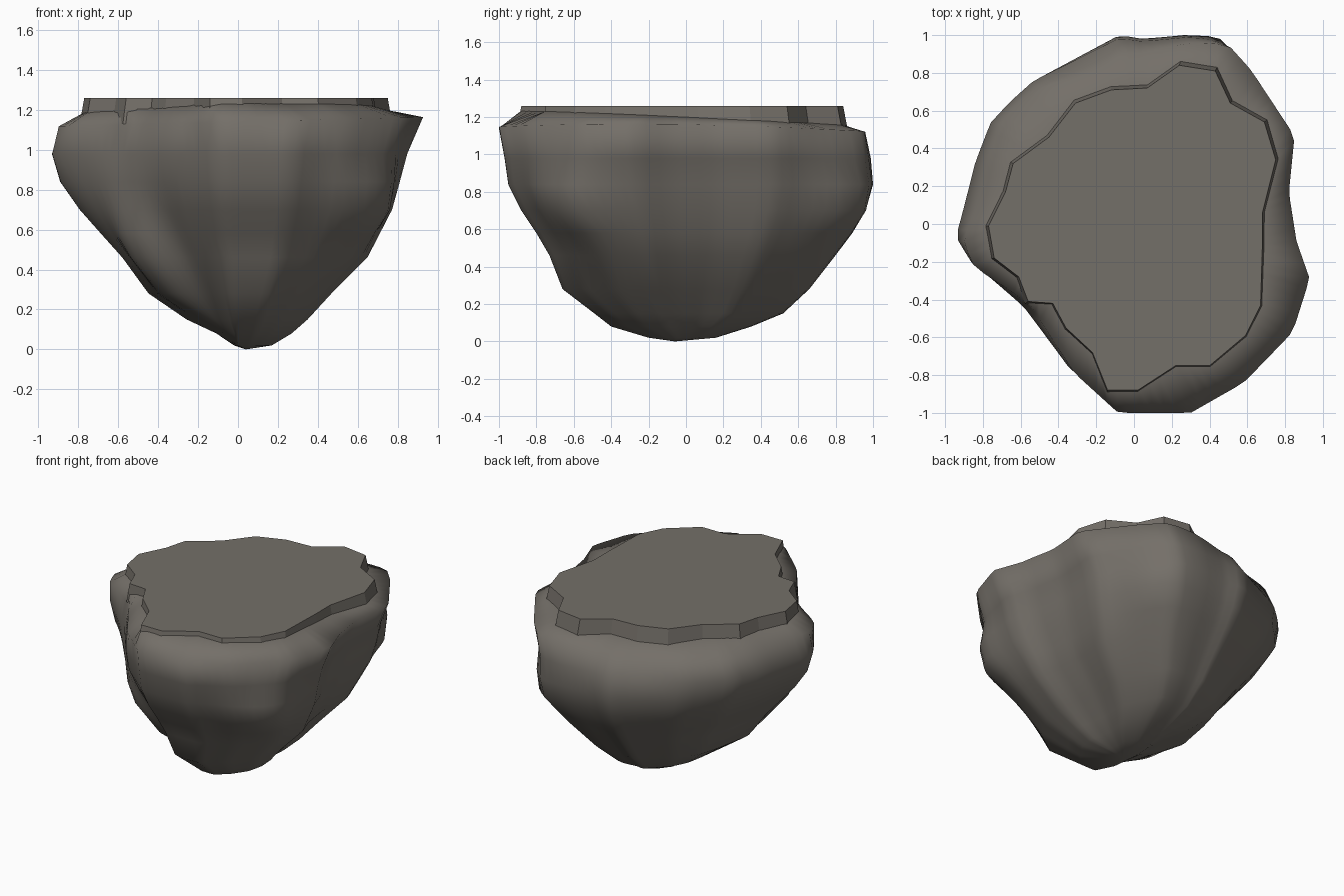
import bpy, bmesh, math
from mathutils import Vector

cube = bpy.data.objects.get("Cube")
if cube:
    bpy.data.objects.remove(cube, do_unlink=True)

stone = bpy.data.materials.new("dark_brown_stone")
stone.use_nodes = True
colour = (0.175, 0.16, 0.14, 1)
stone.diffuse_color = colour
shader = next(n for n in stone.node_tree.nodes if n.type == 'BSDF_PRINCIPLED')
shader.inputs["Base Color"].default_value = colour
shader.inputs["Roughness"].default_value = 0.9

# Plan outlines, counter-clockwise from the right-hand side
RIM = [(.82, .17), (.85, .48), (.62, .84), (.5, .98), (.32, 1), (.05, .98), (-.08, 1),
       (-.53, .77), (-.66, .65), (-.76, .54), (-.84, .33), (-.94, -.07), (-.86, -.2),
       (-.58, -.45), (-.34, -.79), (-.09, -1), (.3, -1), (.58, -.84), (.84, -.57),
       (.93, -.29), (.86, -.09)]
PLATEAU = [(.68, .06), (.75, .34), (.69, .54), (.51, .64), (.43, .81), (.24, .84),
           (.07, .72), (-.12, .71), (-.31, .64), (-.45, .46), (-.64, .32), (-.68, .17),
           (-.77, -.01), (-.74, -.18), (-.61, -.28), (-.56, -.41), (-.43, -.42),
           (-.36, -.55), (-.22, -.68), (-.14, -.88), (.02, -.88), (.22, -.75),
           (.4, -.75), (.59, -.59), (.67, -.43), (.68, -.1)]

# Height, then reach towards left, right, front and back
LEVELS = [(1.14, .87, .93, 1, .97), (.98, .94, .85, .97, .99), (.84, .9, .81, .95, 1),
          (.7, .8, .77, .88, .96), (.58, .69, .71, .8, .89), (.46, .58, .65, .73, .8),
          (.28, .45, .47, .66, .66), (.15, .26, .35, .49, .52), (.08, .11, .27, .4, .35),
          (.02, .02, .17, .2, .16)]
# Swellings and hollows: bearing in degrees, height, angular spread, height spread, amount
BUMPS = [(217, .42, .3, .27, .38), (248, .25, .22, .15, -.13), (193, 1.14, .2, .1, .07),
         (52, .72, .2, .15, .07), (102, 1.14, .35, .1, -.09), (318, .72, .25, .2, .13)]
SIDES = 96


def resample(outline):
    """Cast evenly spaced rays from the centre onto a closed outline."""
    points = []
    for i in range(SIDES):
        a = math.tau * (i + .5) / SIDES
        ray = Vector((math.cos(a), math.sin(a)))
        for j, p in enumerate(outline):
            start = Vector(outline[j - 1])
            edge = Vector(p) - start
            cross = ray.x * edge.y - ray.y * edge.x
            if abs(cross) < 1e-9:
                continue
            t = (start.x * edge.y - start.y * edge.x) / cross
            s = (start.x * ray.y - start.y * ray.x) / cross
            if t > 0 and -1e-6 <= s <= 1 + 1e-6:
                points.append(ray * t)
                break
    return points


def relief(p, z):
    """Radial scale of the surface at a bearing and height."""
    scale = 1
    for bearing, height, spread, rise, amount in BUMPS:
        turn = math.atan2(p.y, p.x) - math.radians(bearing)
        turn = math.remainder(turn, math.tau)
        scale += amount * math.exp(-(turn / spread) ** 2 - ((z - height) / rise) ** 2)
    return scale


def bridge(bm, upper, lower):
    for i in range(len(upper)):
        bm.faces.new((upper[i - 1], lower[i - 1], lower[i], upper[i]))


def finish(bm, name):
    bmesh.ops.recalc_face_normals(bm, faces=bm.faces)
    mesh = bpy.data.meshes.new(name)
    bm.to_mesh(mesh)
    bm.free()
    mesh.materials.append(stone)
    obj = bpy.data.objects.new(name, mesh)
    bpy.context.collection.objects.link(obj)
    return obj


# Boulder body: lofted rings tapering to an off-centre foot
bm = bmesh.new()
shoulder = [bm.verts.new((p.x, p.y, 1.195 - .045 * p.y + .01 * p.x))
            for p in resample(PLATEAU)]
bm.faces.new(shoulder)
previous = shoulder
rim = resample(RIM)
for level, (z, left, right, front, back) in enumerate(LEVELS):
    ring = []
    for p in rim:
        scale = relief(p, z)
        x = scale * p.x * (right / .93 if p.x > 0 else left / .94)
        y = scale * p.y * (back if p.y > 0 else front)
        # The rim rises towards the right and dips at the back
        tilt = .025 * x - .03 * max(y, 0) if level == 0 else 0
        ring.append(bm.verts.new((x, y, z + tilt)))
    bridge(bm, previous, ring)
    previous = ring
foot = bm.verts.new((.04, -.06, 0))
for i in range(SIDES):
    bm.faces.new((previous[i - 1], foot, previous[i]))
body = finish(bm, "boulder_body")
bpy.ops.object.select_all(action='DESELECT')
body.select_set(True)
bpy.context.view_layer.objects.active = body
bpy.ops.object.shade_smooth_by_angle(angle=math.radians(130))

# Flat jagged plateau standing slightly proud of the body
bm = bmesh.new()
top = [bm.verts.new((x, y, 1.26)) for x, y in PLATEAU]
base = [bm.verts.new((x * 1.03, y * 1.03, 1.13)) for x, y in PLATEAU]
bm.faces.new(top)
bm.faces.new(base[::-1])
bridge(bm, top, base)
finish(bm, "plateau_top")
